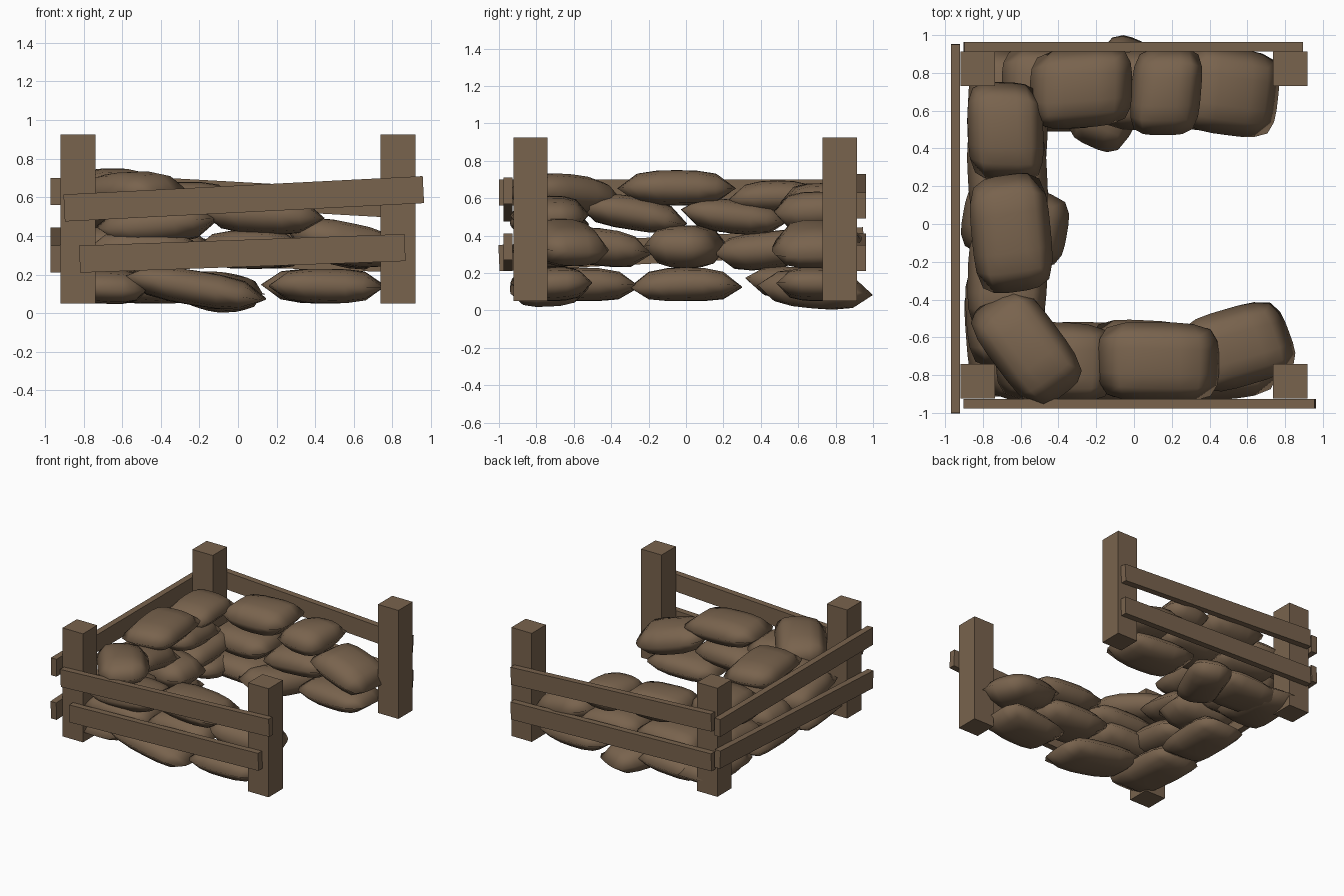
import bpy
import bmesh
import random
from math import radians, hypot, atan2
from mathutils import Matrix, Vector

random.seed(4)

cube = bpy.data.objects.get("Cube")
if cube:
    bpy.data.objects.remove(cube, do_unlink=True)


def make_material(name, colour):
    material = bpy.data.materials.new(name)
    material.use_nodes = True
    material.diffuse_color = colour
    shader = material.node_tree.nodes["Principled BSDF"]
    shader.inputs["Base Color"].default_value = colour
    shader.inputs["Roughness"].default_value = 0.9
    return material


brown = make_material("earth brown", (0.19, 0.125, 0.075, 1))


def add_object(name, mesh_builder, matrix):
    mesh = bpy.data.meshes.new(name)
    mesh_builder.to_mesh(mesh)
    mesh_builder.free()
    mesh.materials.append(brown)
    obj = bpy.data.objects.new(name, mesh)
    obj.matrix_world = matrix
    bpy.context.collection.objects.link(obj)
    return obj


def add_box(name, size, matrix):
    bm = bmesh.new()
    bmesh.ops.create_cube(bm, size=1)
    bmesh.ops.scale(bm, vec=size, verts=bm.verts)
    return add_object(name, bm, matrix)


def add_rail(name, start, end):
    """A plank between the middles of its two ends."""
    a, b = Vector(start), Vector(end)
    d = b - a
    turn = Matrix.Rotation(atan2(d.y, d.x), 4, "Z")
    slope = Matrix.Rotation(-atan2(d.z, hypot(d.x, d.y)), 4, "Y")
    matrix = Matrix.Translation((a + b) / 2) @ turn @ slope
    return add_box(name, (d.length, 0.05, 0.14), matrix)


def add_bag(name, x, y, z, length, yaw, width=0.42, height=0.2, tilt=0):
    """A pillow: two flat-topped grids with steep sides meeting at a seam."""
    bm = bmesh.new()
    for side in (1, -1):
        grid = bmesh.ops.create_grid(bm, x_segments=6, y_segments=6, size=1)
        for v in grid["verts"]:
            u, w = v.co.x, v.co.y
            bulge = max(0, (1 - abs(u) ** 3) * (1 - abs(w) ** 3)) ** 0.6
            v.co.x = u * (1 - 0.14 * w ** 4) * length / 2
            v.co.y = w * (1 - 0.16 * u ** 4) * width / 2
            v.co.z = side * bulge * height / 2
    bmesh.ops.remove_doubles(bm, verts=bm.verts, dist=0.0005)
    bmesh.ops.recalc_face_normals(bm, faces=bm.faces)
    # sagging corners make every bag a little different
    sag = [random.uniform(-0.02, 0.02) for _ in range(3)]
    for v in bm.verts:
        u, w = 2 * v.co.x / length, 2 * v.co.y / width
        v.co.z += sag[0] * u * w + sag[1] * u * u
        v.co.y += sag[2] * u
    turn = Matrix.Rotation(radians(yaw), 4, "Z")
    lean = Matrix.Rotation(radians(tilt), 4, "Y")
    obj = add_object(name, bm, Matrix.Translation((x, y, z)) @ turn @ lean)
    bpy.ops.object.select_all(action="DESELECT")
    obj.select_set(True)
    bpy.context.view_layer.objects.active = obj
    bpy.ops.object.shade_smooth_by_angle(angle=radians(150))
    return obj


# Corner posts
for x_name, x in (("right", -0.828), ("left", 0.828)):
    for y_name, y in (("front", -0.832), ("back", 0.822)):
        add_box(f"{y_name}_{x_name}_post", (0.182, 0.182, 0.875),
                Matrix.Translation((x, y, 0.4875)))

# Fence rails on the three closed sides
add_rail("front_lower_rail", (-0.82, -0.952, 0.28), (0.865, -0.952, 0.34))
add_rail("front_upper_rail", (-0.9, -0.952, 0.545), (0.96, -0.952, 0.64))
add_rail("back_lower_rail", (-0.9, 0.938, 0.34), (0.89, 0.938, 0.28))
add_rail("back_upper_rail", (-0.9, 0.938, 0.66), (0.89, 0.938, 0.56))
add_rail("side_lower_rail", (-0.945, -1, 0.28), (-0.945, 0.95, 0.375))
add_rail("side_upper_rail", (-0.945, -1, 0.63), (-0.945, 0.95, 0.63))

# Bags along the side wall
add_bag("side_bottom_bag", -0.66, 0, 0.14, 0.6, 90, height=0.18)
add_bag("side_bottom_front_bag", -0.68, -0.58, 0.14, 0.66, 95, height=0.18)
add_bag("side_bottom_back_bag", -0.67, 0.62, 0.14, 0.6, 85, height=0.18, tilt=3)
add_bag("side_second_bag", -0.63, 0, 0.34, 0.56, -10, width=0.4, height=0.23)
add_bag("side_second_front_bag", -0.68, -0.47, 0.34, 0.56, 96, tilt=6)
add_bag("side_second_back_bag", -0.67, 0.43, 0.32, 0.55, 84, tilt=-7)
add_bag("side_third_front_bag", -0.67, -0.28, 0.52, 0.58, 90, height=0.18, tilt=9)
add_bag("side_third_back_bag", -0.67, 0.26, 0.5, 0.58, 90, height=0.18, tilt=6)
add_bag("side_top_front_bag", -0.57, -0.65, 0.63, 0.64, -54, width=0.38, tilt=-4)
add_bag("side_top_bag", -0.65, -0.05, 0.655, 0.62, 98, height=0.19)
add_bag("side_top_back_bag", -0.68, 0.49, 0.61, 0.52, 88, width=0.4, height=0.17)

# Bags along the front wall
add_bag("front_bottom_bag", -0.22, -0.73, 0.13, 0.74, 0, height=0.18, tilt=9)
add_bag("front_bottom_end_bag", 0.46, -0.72, 0.14, 0.6, 2, height=0.18)
add_bag("front_second_corner_bag", -0.48, -0.73, 0.33, 0.6, 0)
add_bag("front_second_bag", 0.06, -0.72, 0.33, 0.58, 0)
add_bag("front_second_end_bag", 0.55, -0.65, 0.36, 0.57, 20, height=0.22, tilt=12)
add_bag("front_third_corner_bag", -0.42, -0.73, 0.46, 0.62, 0, tilt=-3)
add_bag("front_third_bag", 0.13, -0.73, 0.51, 0.64, 0, tilt=3)

# Bags along the back wall
add_bag("back_bottom_corner_bag", -0.43, 0.7, 0.14, 0.56, 0, height=0.18)
add_bag("back_bottom_bag", -0.1, 0.69, 0.11, 0.62, 66, width=0.34, tilt=5)
add_bag("back_bottom_end_bag", 0.43, 0.7, 0.14, 0.62, -3, height=0.18)
add_bag("back_second_corner_bag", -0.42, 0.72, 0.34, 0.56, 0)
add_bag("back_second_bag", 0.1, 0.71, 0.33, 0.56, 0)
add_bag("back_second_end_bag", 0.51, 0.7, 0.36, 0.53, -6, width=0.46, height=0.22, tilt=14)
add_bag("back_third_bag", 0.17, 0.7, 0.53, 0.46, 90, width=0.37, height=0.21)
add_bag("back_top_bag", -0.28, 0.72, 0.57, 0.54, 0, height=0.22)
